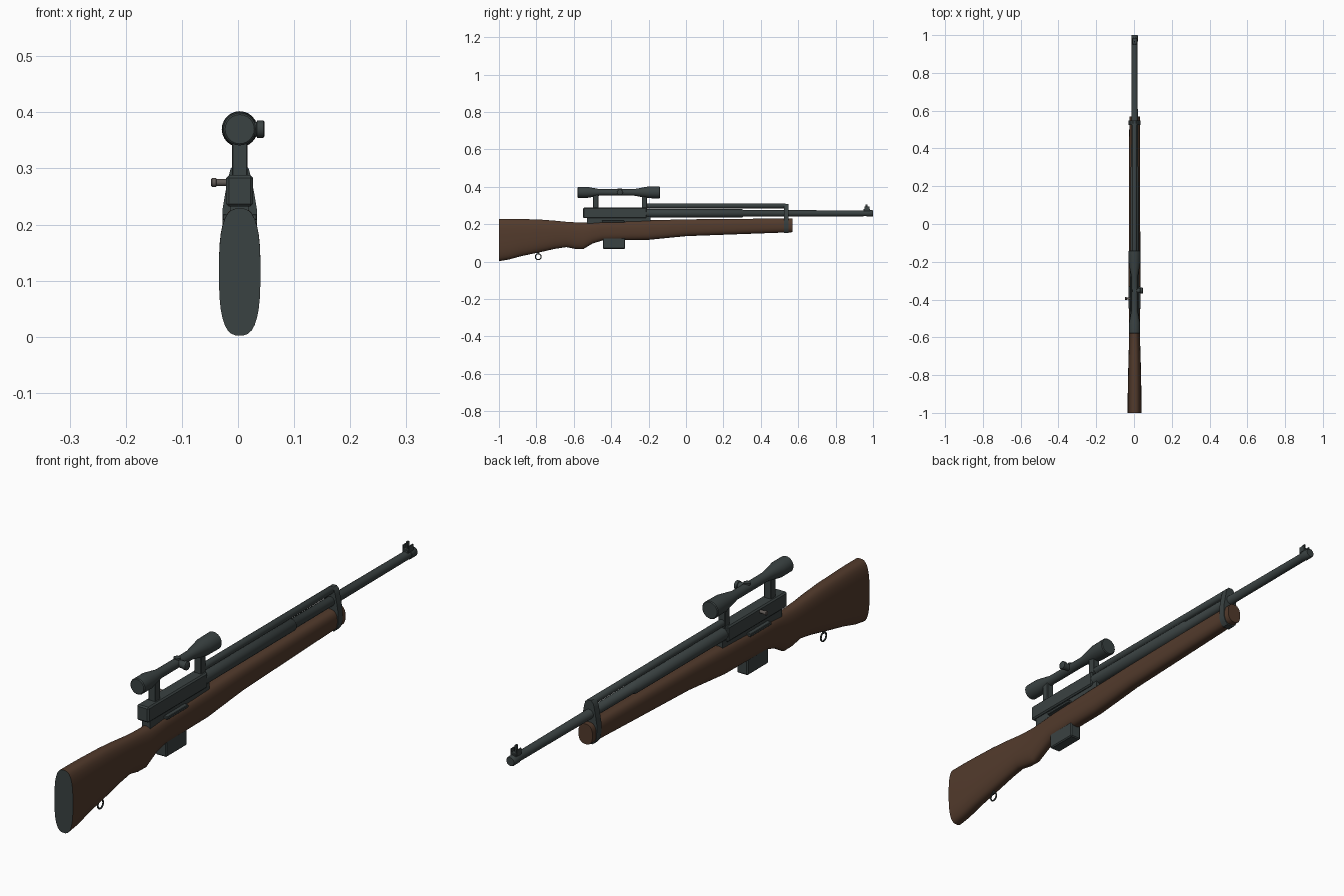
import bpy, bmesh, math
from mathutils import Matrix, Vector

if "Cube" in bpy.data.objects:
    bpy.data.objects.remove(bpy.data.objects["Cube"])

CX = 0.003  # centre line of the rifle


def material(name, rgb):
    m = bpy.data.materials.new(name)
    m.diffuse_color = (*rgb, 1)
    m.use_nodes = True
    m.node_tree.nodes["Principled BSDF"].inputs["Base Color"].default_value = m.diffuse_color
    return m


STEEL = material("dark steel", (0.042, 0.054, 0.054))
WOOD = material("walnut wood", (0.085, 0.043, 0.025))
BOLT = material("worn metal", (0.12, 0.105, 0.095))


def finish(bm, name, mats, smooth=True):
    bmesh.ops.recalc_face_normals(bm, faces=bm.faces[:])
    me = bpy.data.meshes.new(name)
    bm.to_mesh(me)
    bm.free()
    ob = bpy.data.objects.new(name, me)
    bpy.context.collection.objects.link(ob)
    for m in mats:
        me.materials.append(m)
    if smooth:
        bpy.ops.object.select_all(action='DESELECT')
        ob.select_set(True)
        bpy.context.view_layer.objects.active = ob
        bpy.ops.object.shade_smooth_by_angle(angle=math.radians(40))
    return ob


def loft(bm, rings):
    rows = [[bm.verts.new(p) for p in r] for r in rings]
    n = len(rows[0])
    for a, b in zip(rows, rows[1:]):
        for i in range(n):
            bm.faces.new((a[i], a[(i + 1) % n], b[(i + 1) % n], b[i]))
    bm.faces.new(rows[0])
    bm.faces.new(rows[-1])


def lathe(name, profile, z, mat=STEEL, x=CX, n=20):
    """Round part along y from (y, radius) pairs."""
    bm = bmesh.new()
    loft(bm, [[(x + r * math.cos(i * math.tau / n), y, z + r * math.sin(i * math.tau / n))
               for i in range(n)] for y, r in profile])
    return finish(bm, name, [mat])


def lathe_x(name, profile, y, z, mat=STEEL, n=16):
    """Round part along x from (x, radius) pairs."""
    bm = bmesh.new()
    loft(bm, [[(x, y + r * math.cos(i * math.tau / n), z + r * math.sin(i * math.tau / n))
               for i in range(n)] for x, r in profile])
    return finish(bm, name, [mat])


def box(name, x, y, z, bevel=0.0, mat=STEEL):
    """Box from (min, max) ranges."""
    bm = bmesh.new()
    c = Vector([sum(r) / 2 for r in (x, y, z)])
    s = [r[1] - r[0] for r in (x, y, z)]
    bmesh.ops.create_cube(bm, size=1, matrix=Matrix.Translation(c) @ Matrix.Diagonal((*s, 1)))
    if bevel:
        bmesh.ops.bevel(bm, geom=bm.edges[:], offset=bevel, segments=1, affect='EDGES')
    return finish(bm, name, [mat], False)


# Stock: (y, bottom, top, half width, squareness)
SECTIONS = [
    (-1.0, 0.002, 0.229, 0.037, 2.8), (-0.95, 0.01, 0.229, 0.037, 2.8),
    (-0.88, 0.029, 0.228, 0.036, 2.7), (-0.78, 0.050, 0.225, 0.034, 2.6),
    (-0.70, 0.068, 0.219, 0.032, 2.5), (-0.64, 0.077, 0.213, 0.030, 2.4),
    (-0.59, 0.067, 0.210, 0.029, 2.4), (-0.55, 0.066, 0.209, 0.029, 2.4),
    (-0.50, 0.096, 0.210, 0.029, 2.5), (-0.45, 0.112, 0.213, 0.030, 2.6),
    (-0.32, 0.115, 0.217, 0.031, 2.6), (-0.20, 0.116, 0.221, 0.031, 2.6),
    (0.0, 0.136, 0.226, 0.030, 2.6), (0.30, 0.147, 0.229, 0.029, 2.6),
    (0.57, 0.157, 0.230, 0.028, 2.5)]


def oval(y, lo, hi, w, p, n=32):
    pts = []
    for i in range(n):
        a = (i + 0.5) * math.tau / n
        c, s = math.cos(a), math.sin(a)
        pts.append((CX + w * math.copysign(abs(c) ** (2 / p), c), y,
                    (lo + hi) / 2 + (hi - lo) / 2 * math.copysign(abs(s) ** (2 / p), s)))
    return pts


bm = bmesh.new()
loft(bm, [oval(*s) for s in SECTIONS])
stock = finish(bm, "stock", [WOOD, STEEL])
# the rear face is the butt plate
for f in stock.data.polygons:
    if f.center.y < -0.999:
        f.material_index = 1

# Receiver and side rails
box("receiver", (CX - 0.024, CX + 0.024), (-0.55, -0.21), (0.232, 0.288), 0.005)
box("receiver_bed", (CX - 0.016, CX + 0.016), (-0.53, -0.19), (0.19, 0.24))
box("side_rail", (CX - 0.031, CX + 0.031), (-0.45, -0.33), (0.208, 0.219), 0.002)
box("magazine", (CX - 0.022, CX + 0.022), (-0.445, -0.325), (0.068, 0.14), 0.004)
lathe_x("bolt_handle", [(-0.01, 0.006), (-0.038, 0.006), (-0.039, 0.008),
                        (-0.046, 0.008), (-0.048, 0.006)], -0.395, 0.275, BOLT)

# Barrel, upper tube and band
lathe("barrel", [(-0.22, 0.023), (0.30, 0.022), (0.305, 0.018), (0.965, 0.0155),
                 (0.966, 0.0175), (0.996, 0.0175), (1.0, 0.015)], 0.258)
lathe("upper_tube", [(-0.21, 0.013), (0.53, 0.013), (0.537, 0.009)], 0.298)
BAND = [(0.152, 0.014), (0.163, 0.024), (0.18, 0.030), (0.225, 0.031),
        (0.255, 0.026), (0.285, 0.020), (0.30, 0.016), (0.308, 0.008)]
outline = [(CX + w, z) for z, w in BAND] + [(CX - w, z) for z, w in reversed(BAND)]
bm = bmesh.new()
loft(bm, [[(x, y, z) for x, z in outline] for y in (0.523, 0.549)])
finish(bm, "barrel_band", [STEEL])

# Front sight: base, post and two ears
box("front_sight_base", (CX - 0.011, CX + 0.011), (0.95, 0.985), (0.268, 0.282), 0.002)
box("front_sight_post", (CX - 0.003, CX + 0.003), (0.96, 0.97), (0.28, 0.306))
for side, label in ((-1, "left"), (1, "right")):
    x = CX + side * 0.011
    box("front_sight_ear_" + label, (x - 0.002, x + 0.002), (0.955, 0.98), (0.272, 0.294))

# Scope with mounts and turrets
lathe("scope", [(-0.58, 0.026), (-0.577, 0.029), (-0.525, 0.029), (-0.46, 0.017),
                (-0.28, 0.017), (-0.205, 0.031), (-0.143, 0.032), (-0.14, 0.029)], 0.370, n=24)
for name, y in (("rear", -0.483), ("front", -0.222)):
    box(name + "_scope_mount", (CX - 0.014, CX + 0.014), (y - 0.014, y + 0.014),
        (0.28, 0.362), 0.002)
lathe_x("side_turret", [(CX, 0.013), (0.033, 0.013), (0.034, 0.0155),
                        (0.045, 0.0155), (0.047, 0.013)], -0.353, 0.370)
bm = bmesh.new()
bmesh.ops.create_cone(bm, cap_ends=True, segments=16, radius1=0.012, radius2=0.012,
                      depth=0.012, matrix=Matrix.Translation((CX, -0.353, 0.384)))
finish(bm, "top_turret", [STEEL])

# Sling ring under the butt
bpy.ops.mesh.primitive_torus_add(location=(CX, -0.79, 0.026), rotation=(0, math.pi / 2, 0),
                                 major_radius=0.0155, minor_radius=0.003,
                                 major_segments=20, minor_segments=8)
ring = bpy.context.object
ring.name = "sling_ring"
ring.data.materials.append(STEEL)
bpy.ops.object.shade_smooth_by_angle(angle=math.radians(40))
box("sling_stud", (CX - 0.003, CX + 0.003), (-0.794, -0.786), (0.038, 0.06))
